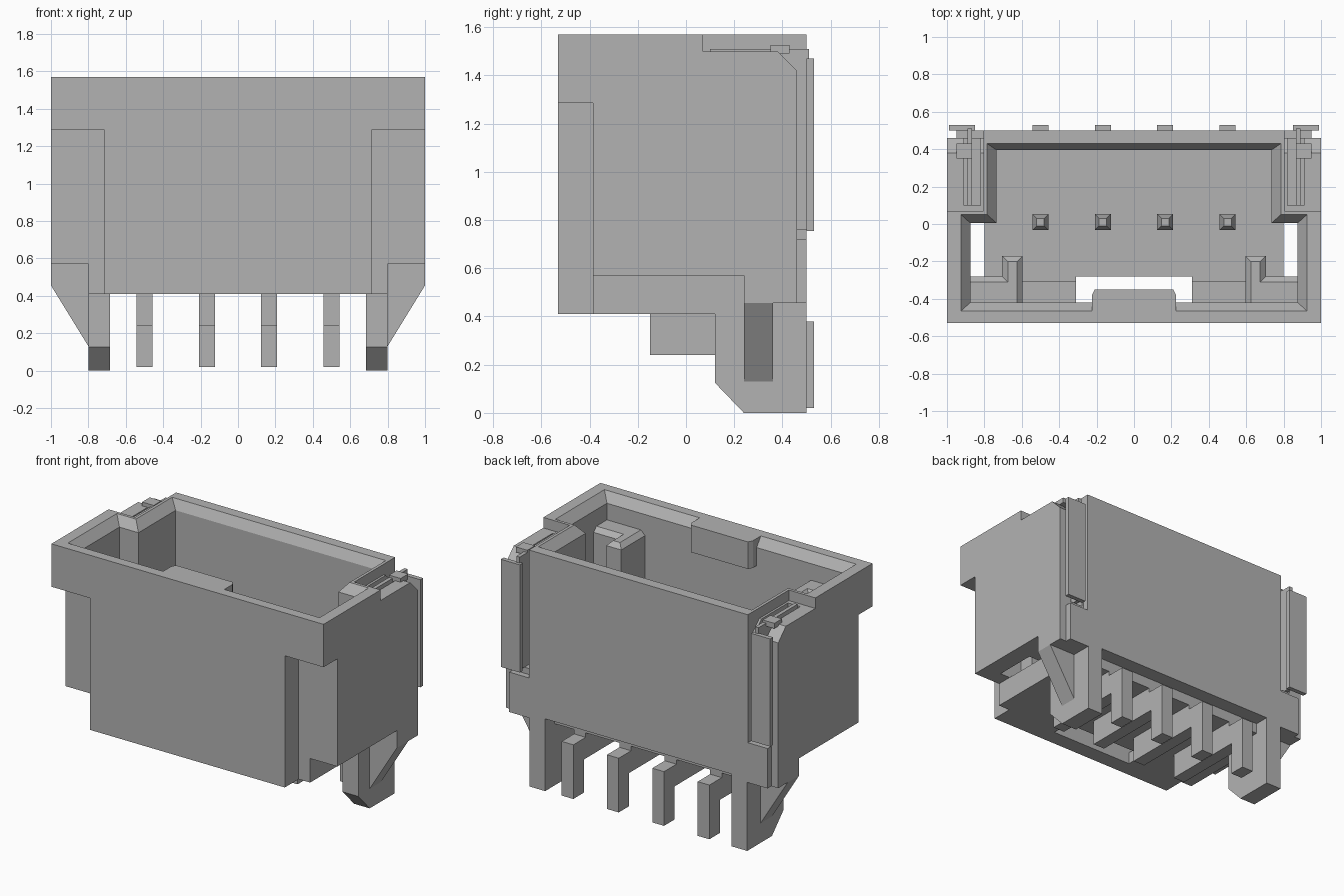
import bpy, bmesh

if "Cube" in bpy.data.objects:
    bpy.data.objects.remove(bpy.data.objects["Cube"], do_unlink=True)

grey = bpy.data.materials.new("plain_grey")
grey.use_nodes = True
COLOUR = (0.45, 0.45, 0.45, 1)
grey.diffuse_color = COLOUR
grey.node_tree.nodes["Principled BSDF"].inputs["Base Color"].default_value = COLOUR


def loft(name, rings):
    """Solid through matching rings of 3D points."""
    bm = bmesh.new()
    loops = [[bm.verts.new(p) for p in ring] for ring in rings]
    n = len(loops[0])
    for a, b in zip(loops, loops[1:]):
        for i in range(n):
            j = (i + 1) % n
            bm.faces.new((a[i], a[j], b[j], b[i]))
    bm.faces.new(loops[0])
    bm.faces.new(loops[-1])
    bmesh.ops.recalc_face_normals(bm, faces=bm.faces)
    mesh = bpy.data.meshes.new(name)
    bm.to_mesh(mesh)
    bm.free()
    mesh.materials.append(grey)
    ob = bpy.data.objects.new(name, mesh)
    bpy.context.collection.objects.link(ob)
    return ob


def box(name, x0, x1, y0, y1, z0, z1):
    return loft(name, [[(x0, y0, z), (x1, y0, z), (x1, y1, z), (x0, y1, z)]
                       for z in (z0, z1)])


def along_x(name, x0, x1, profile):
    return loft(name, [[(x, y, z) for y, z in profile] for x in (x0, x1)])


def along_y(name, y0, y1, profile):
    return loft(name, [[(x, y, z) for x, z in profile] for y in (y0, y1)])


def cut(target, cutter):
    mod = target.modifiers.new("cut", 'BOOLEAN')
    mod.operation = 'DIFFERENCE'
    mod.solver = 'EXACT'
    mod.object = cutter
    bpy.context.view_layer.objects.active = target
    bpy.ops.object.modifier_apply(modifier=mod.name)
    bpy.data.objects.remove(cutter, do_unlink=True)


def cavity_ring(z, wide, narrow, front, shoulder, back):
    half = [(wide, front), (wide, shoulder), (narrow, shoulder), (narrow, back)]
    return [(x, y, z) for x, y in half] + [(-x, y, z) for x, y in reversed(half)]


# Housing shell with its T-shaped, chamfered cavity
housing = box("housing", -1, 1, -0.53, 0.5, 0.41, 1.57)
inner = (0.875, 0.735, -0.42, 0.005, 0.395)
rim = (0.925, 0.785, -0.465, 0.05, 0.43)
cut(housing, loft("cavity", [cavity_ring(0.57, *inner), cavity_ring(1.51, *inner),
                             cavity_ring(1.57, *rim), cavity_ring(1.7, *rim)]))
cut(housing, box("floor_step", -0.595, 0.595, -0.42, -0.31, 0.49, 0.7))
cut(housing, box("floor_window", -0.31, 0.31, -0.42, -0.28, 0.3, 0.7))
cut(housing, box("rear_notch", -0.685, 0.685, 0.4, 0.6, 0.3, 0.48))

for s, side in ((1, "left"), (-1, "right")):
    # Outside steps and the clip pocket
    cut(housing, box("corner_cut", s * 0.715, s * 1.1, -0.6, -0.385, 0.3, 1.285))
    cut(housing, box("skirt_cut", s * 0.8, s * 1.1, -0.6, 0.24, 0.3, 0.57))
    cut(housing, box("rear_skirt_cut", s * 0.8, s * 1.1, 0.2, 0.6, 0.3, 0.455))
    cut(housing, along_x("shoulder_cut", s * 0.805, s * 1.1,
        [(0.07, 1.7), (0.07, 1.5), (0.38, 1.5), (0.46, 1.42),
         (0.46, 0.72), (0.6, 0.72), (0.6, 1.7)]))
    cut(housing, box("rear_edge_cut", s * 0.95, s * 1.1, 0.46, 0.6, 0.4, 0.8))
    cut(housing, box("clip_slot", s * 0.82, s * 0.91, 0.1, 0.6, 0.76, 1.7))

    # Inner corner post with a bevelled top
    def post_ring(z, d):
        return [(s * x, y, z) for x, y in (
            (0.595 + d, -0.45), (0.715, -0.45), (0.715, -0.385), (0.9, -0.385),
            (0.9, -0.28 - d), (0.705 - d, -0.28 - d),
            (0.705 - d, -0.17 - d), (0.595 + d, -0.17 - d))]
    loft(side + "_corner_post",
         [post_ring(0.57, 0), post_ring(1.37, 0), post_ring(1.4, 0.03)])
    box(side + "_corner_roof", s * 0.7, s * 0.9, -0.45, -0.385, 1.285, 1.4)

    # Spring clip
    box(side + "_clip_strip", s * 0.865, s * 0.89, 0.1, 0.51, 0.76, 1.51)
    box(side + "_clip_hook", s * 0.865, s * 0.95, 0.35, 0.43, 1.49, 1.525)
    box(side + "_clip_tab", s * 0.85, s * 0.99, 0.5, 0.53, 0.755, 1.47)

    # Mounting leg and gusset
    along_x(side + "_leg", s * 0.685, s * 0.8,
            [(0.12, 0.48), (0.12, 0.125), (0.24, 0), (0.5, 0), (0.5, 0.48)])
    along_y(side + "_gusset", 0.24, 0.36,
            [(s * 0.79, 0.13), (s * 0.8, 0.13), (s * 1, 0.455), (s * 0.79, 0.455)])

# Latch lip on the front wall
loft("latch_lip", [[(-w, -0.48, z), (w, -0.48, z), (w, -0.38, z), (w - 0.015, -0.35, z),
                    (0.015 - w, -0.35, z), (-w, -0.38, z)]
                   for z, w in ((1.39, 0.225), (1.57, 0.225))])

# Contacts: bent tails below and tapered pins inside
for i in range(4):
    x = -0.5 + i / 3
    w = 0.043
    along_x("contact_tail_%d" % (i + 1), x - w, x + w,
            [(-0.15, 0.41), (-0.15, 0.24), (0.42, 0.24), (0.42, 0.02),
             (0.53, 0.02), (0.53, 0.38), (0.4, 0.38), (0.4, 0.41)])
    loft("contact_pin_%d" % (i + 1),
         [[(x + a * h, 0.01 + b * h, z) for a, b in ((-1, -1), (1, -1), (1, 1), (-1, 1))]
          for z, h in ((0.5, w), (1.2, w), (1.27, 0.02))])
